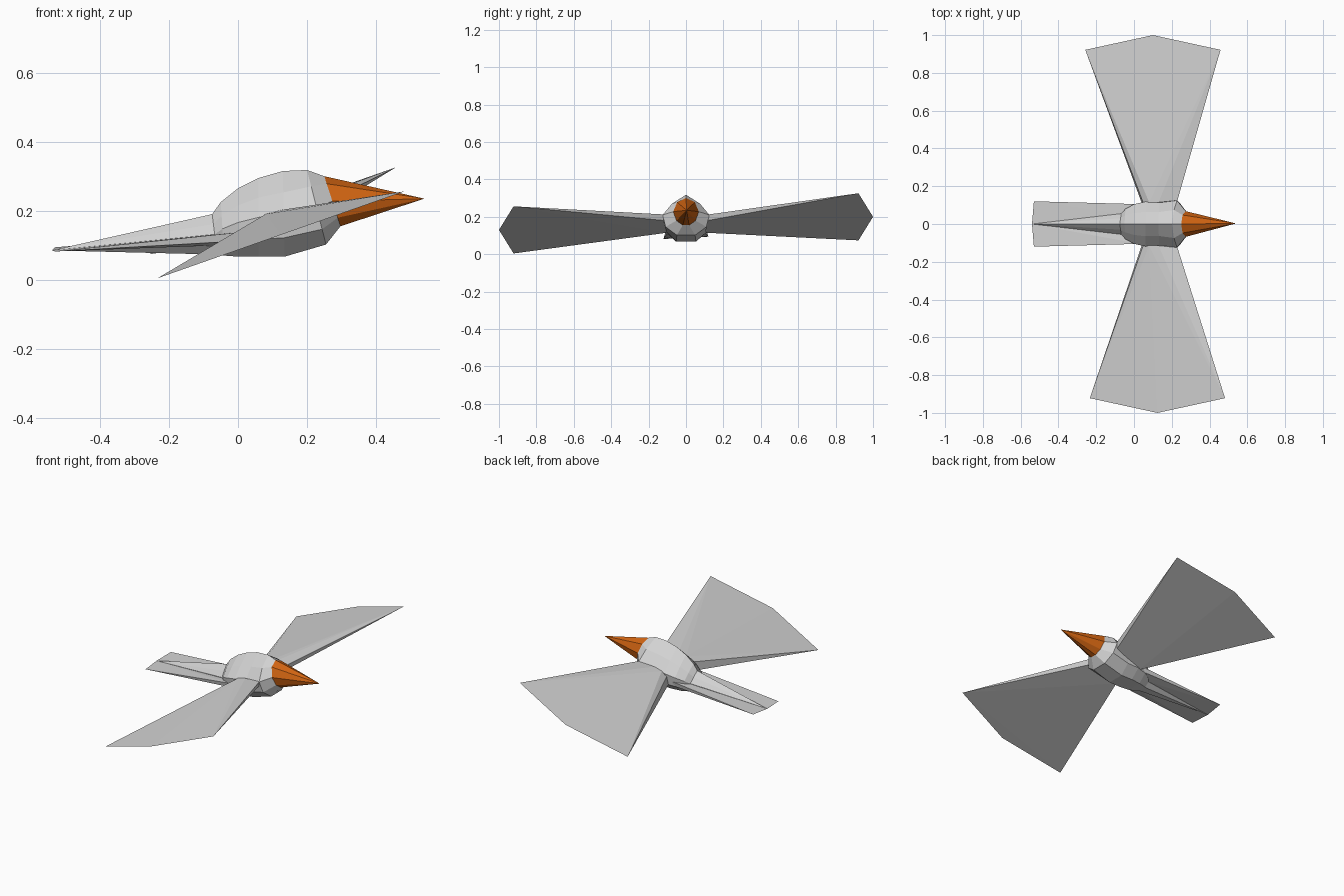
import bpy, bmesh

if "Cube" in bpy.data.objects:
    bpy.data.objects.remove(bpy.data.objects["Cube"])

def material(name, rgb):
    m = bpy.data.materials.new(name)
    m.diffuse_color = (*rgb, 1)
    m.use_nodes = True
    m.node_tree.nodes["Principled BSDF"].inputs["Base Color"].default_value = m.diffuse_color
    return m

GREY = material("pale_grey_feather", (0.65, 0.65, 0.65))
ORANGE = material("orange_beak", (0.65, 0.13, 0.006))

def finish(bm, name, mat):
    bmesh.ops.recalc_face_normals(bm, faces=bm.faces)
    me = bpy.data.meshes.new(name)
    bm.to_mesh(me)
    bm.free()
    me.materials.append(mat)
    ob = bpy.data.objects.new(name, me)
    bpy.context.collection.objects.link(ob)
    return ob

def hull(name, points, mat):
    bm = bmesh.new()
    for p in points:
        bm.verts.new(p)
    res = bmesh.ops.convex_hull(bm, input=bm.verts)
    inside = [v for v in bm.verts if not v.link_faces]
    bmesh.ops.delete(bm, geom=inside, context='VERTS')
    return finish(bm, name, mat)

# Slanted cross-section: t = 0 is the peaked body shape, t = 1 the round head end
BODY = [(0, 0), (0.55, 0.25), (1, 0.5), (0.93, 0.78), (0.45, 1)]
HEAD = [(0, 0), (0.7, 0.15), (1, 0.5), (0.75, 0.83), (0.25, 1)]

def ring(xt, zt, xb, zb, w, t):
    half = []
    for (a, f), (c, g) in zip(BODY, HEAD):
        y, d = a + (c - a) * t, f + (g - f) * t
        half.append((xt + (xb - xt) * d, y * w, zt + (zb - zt) * d))
    return half + [(x, -y, z) for x, y, z in reversed(half[1:])]

def loft(name, rings, mat, tip=None):
    bm = bmesh.new()
    rows = [[bm.verts.new(p) for p in r] for r in rings]
    n = len(rows[0])
    for a, b in zip(rows, rows[1:]):
        for i in range(n):
            j = (i + 1) % n
            bm.faces.new((a[i], a[j], b[j], b[i]))
    bm.faces.new(rows[0])
    if tip:
        v = bm.verts.new(tip)
        for i in range(n):
            bm.faces.new((rows[-1][i], rows[-1][(i + 1) % n], v))
    else:
        bm.faces.new(rows[-1])
    return finish(bm, name, mat)

# Body: peaked sections from rump to head
stations = [
    (-0.075, 0.19, -0.06, 0.073, 0.055, 0),
    (-0.05, 0.225, -0.04, 0.07, 0.08, 0),
    (0.0, 0.265, 0.0, 0.067, 0.105, 0),
    (0.06, 0.295, 0.06, 0.067, 0.118, 0),
    (0.13, 0.315, 0.135, 0.067, 0.115, 0),
    (0.20, 0.318, 0.255, 0.102, 0.125, 0.3),
    (0.25, 0.30, 0.297, 0.155, 0.068, 1),
]
rings = [ring(*s) for s in stations]
loft("body", rings, GREY)

# Beak: cone continuing from the head opening
loft("beak", [rings[-1]], ORANGE, (0.54, 0.003, 0.235))

# Tail spine: tapers from the rump to the tail end
loft("tail_spine", [rings[0]], GREY, (-0.54, 0, 0.085))

for s, side in ((1, "left"), (-1, "right")):
    # Wing: thick at the root, flat at a three-point tip, rolled a little
    dx, dz = -0.012 * s, 0.035 * s
    hull(side + "_wing", [
        (0.045, s * 0.10, 0.115), (0.05, s * 0.11, 0.165),
        (0.08, s * 0.115, 0.19), (0.13, s * 0.115, 0.203),
        (0.23, s * 0.125, 0.213), (0.22, s * 0.115, 0.18),
        (0.112 + dx - 0.358, s * 0.922, 0.165 + dz - 0.126),
        (0.112 + dx, s * 1.0, 0.165 + dz),
        (0.112 + dx + 0.358, s * 0.922, 0.165 + dz + 0.126),
    ], GREY)
    # Tail feather panel: thin sheet beside the spine
    hull(side + "_tail_feather", [
        (-0.54, 0, 0.085), (-0.53, s * 0.12, 0.088 + 0.006 * s),
        (0.03, s * 0.105, 0.14), (0.0, s * 0.10, 0.112),
        (-0.05, s * 0.05, 0.13), (-0.05, s * 0.05, 0.10),
    ], GREY)
